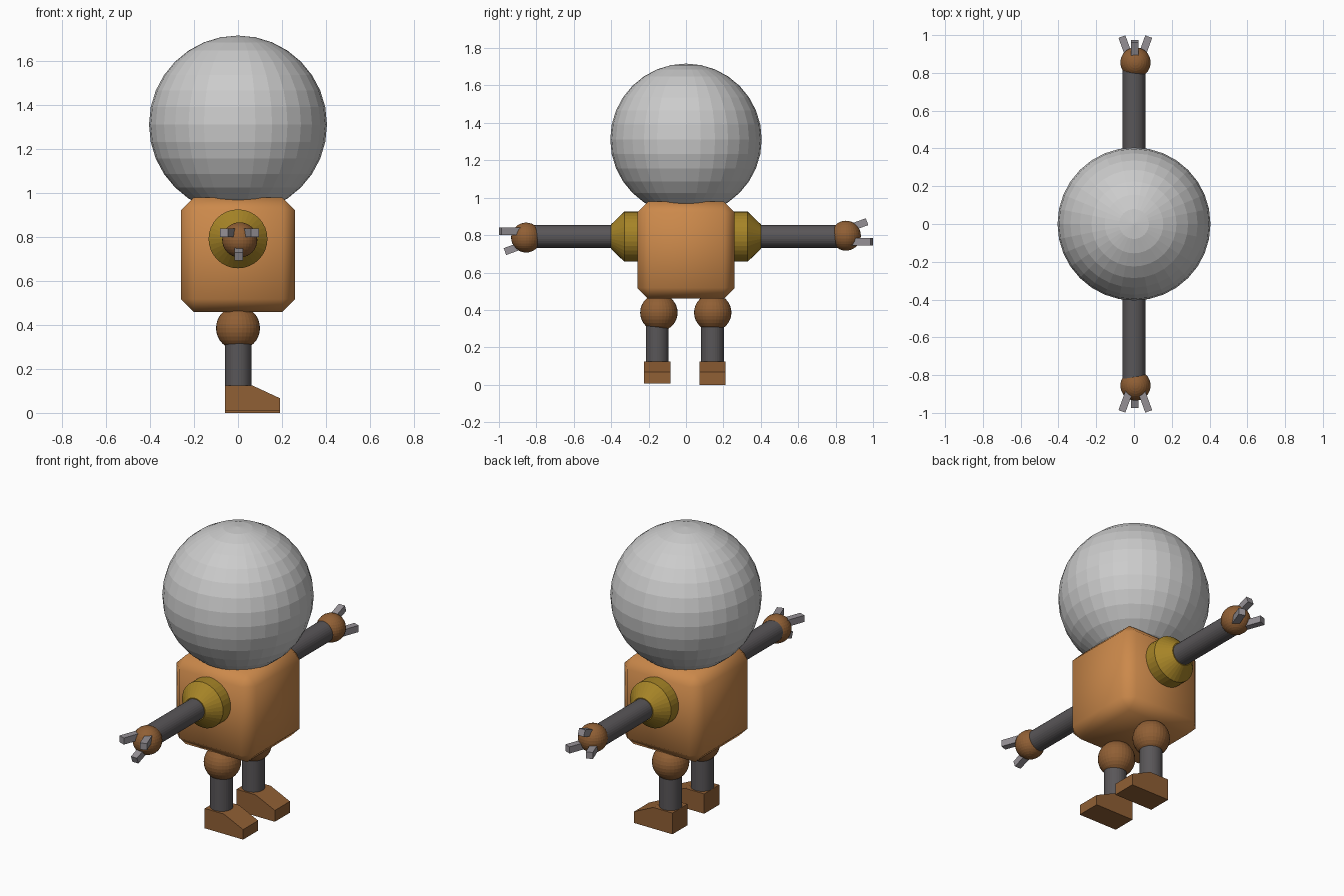
import bpy, bmesh
from math import radians, sin, cos
from mathutils import Vector

if "Cube" in bpy.data.objects:
    bpy.data.objects.remove(bpy.data.objects["Cube"])


def material(name, rgb):
    m = bpy.data.materials.new(name)
    m.diffuse_color = (*rgb, 1)
    m.use_nodes = True
    m.node_tree.nodes["Principled BSDF"].inputs["Base Color"].default_value = m.diffuse_color
    return m


COPPER = material("copper", (0.60, 0.25, 0.07))
BROWN = material("brown", (0.28, 0.115, 0.035))
GOLD = material("gold", (0.38, 0.23, 0.02))
DARK = material("dark_metal", (0.10, 0.093, 0.098))
STEEL = material("steel", (0.30, 0.28, 0.30))


def finish(name, mat):
    ob = bpy.context.object
    ob.name = name
    if mat:
        ob.data.materials.append(mat)
    return ob


def ball(name, loc, r, mat=None):
    bpy.ops.mesh.primitive_uv_sphere_add(segments=32, ring_count=16, radius=r, location=loc)
    return finish(name, mat)


def rod(name, a, b, r, mat, r_end=None):
    a, b = Vector(a), Vector(b)
    bpy.ops.mesh.primitive_cone_add(
        vertices=32, radius1=r, radius2=r if r_end is None else r_end,
        depth=(b - a).length, location=(a + b) / 2,
        rotation=(b - a).to_track_quat('Z', 'Y').to_euler())
    return finish(name, mat)


def box(name, loc, size, mat, rot=(0, 0, 0)):
    bpy.ops.mesh.primitive_cube_add(size=1, location=loc, rotation=rot)
    ob = finish(name, mat)
    ob.scale = size
    return ob


def prism(name, profile, y, width, mat):
    """Extrude an x-z profile along y."""
    bm = bmesh.new()
    face = bm.faces.new([bm.verts.new((x, y - width / 2, z)) for x, z in profile])
    ext = bmesh.ops.extrude_face_region(bm, geom=[face])
    verts = [g for g in ext["geom"] if isinstance(g, bmesh.types.BMVert)]
    bmesh.ops.translate(bm, verts=verts, vec=(0, width, 0))
    bmesh.ops.recalc_face_normals(bm, faces=bm.faces)
    me = bpy.data.meshes.new(name)
    bm.to_mesh(me)
    bm.free()
    ob = bpy.data.objects.new(name, me)
    bpy.context.collection.objects.link(ob)
    me.materials.append(mat)


# Head and body
ball("head", (0, 0, 1.312), 0.405)
bpy.ops.mesh.primitive_cube_add(size=0.52, location=(0, 0, 0.72))
body = finish("body", COPPER)
bevel = body.modifiers.new("bevel", 'BEVEL')
bevel.width = 0.058
bevel.segments = 1
bpy.ops.object.shade_smooth()

ARM_Z = 0.792
TILT = radians(20)
for s, side in ((-1, "right"), (1, "left")):
    # Shoulder: chamfered disc
    z = ARM_Z
    rod(f"{side}_shoulder", (0, s * 0.20, z), (0, s * 0.33, z), 0.134, GOLD)
    rod(f"{side}_shoulder_taper", (0, s * 0.33, z), (0, s * 0.40, z), 0.134, GOLD, 0.066)

    # Arm and hand; the two hands are half-turn copies of each other
    rod(f"{side}_arm", (0, s * 0.36, z), (0, s * 0.83, z), 0.061, DARK)
    ball(f"{side}_hand", (0.008, s * 0.855, z + s * 0.005), 0.08, BROWN)
    size = (0.039, 0.12, 0.039)
    tip = Vector((0.004, s * 0.968, z + s * 0.08))
    box(f"{side}_thumb", tip - Vector((0, s * cos(TILT), s * sin(TILT))) * 0.06,
        size, STEEL, (TILT, 0, 0))
    for k in (-1, 1):
        tip = Vector((0.007 + k * 0.071, s * 0.992, z - s * 0.028))
        box(f"{side}_finger", tip - Vector((k * sin(TILT), s * cos(TILT), 0)) * 0.06,
            size, STEEL, (0, 0, -k * s * TILT))

# Hips, legs and wedge feet
FOOT = [(-0.06, 0), (0.19, 0), (0.19, 0.067), (0.065, 0.125), (-0.06, 0.125)]
for side, hip_y, leg_y, sole in (("right", -0.145, -0.154, 0.008), ("left", 0.143, 0.142, 0)):
    ball(f"{side}_hip", (0, hip_y, 0.386), 0.1, BROWN)
    rod(f"{side}_leg", (0.001, leg_y, 0.10), (0.001, leg_y, 0.36), 0.061, DARK)
    prism(f"{side}_foot", [(x, max(zz, sole)) for x, zz in FOOT], leg_y, 0.14, BROWN)
